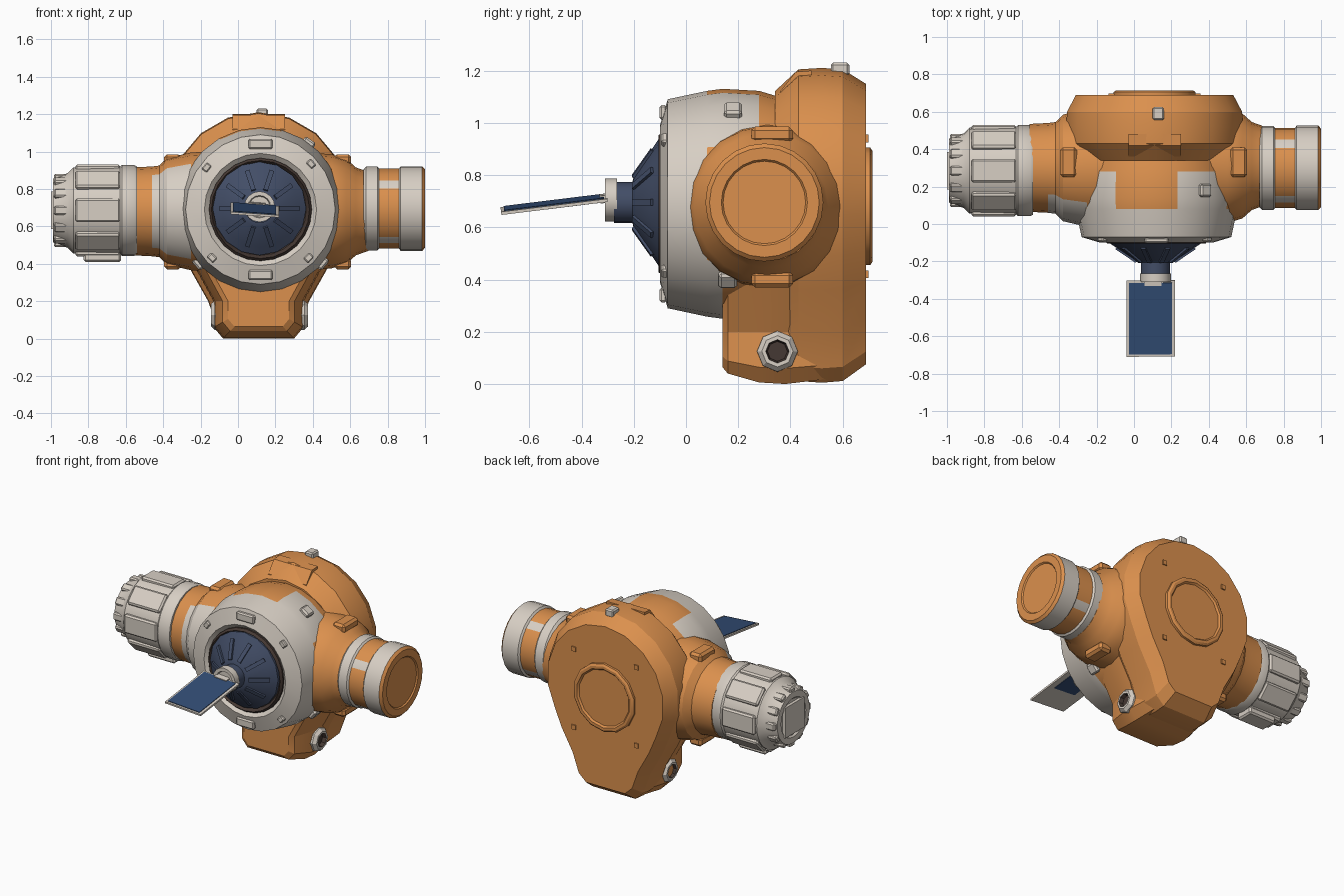
import bpy, bmesh, math
from mathutils import Matrix, Vector

if "Cube" in bpy.data.objects:
    bpy.data.objects.remove(bpy.data.objects["Cube"])


def material(name, rgb):
    m = bpy.data.materials.new(name)
    m.diffuse_color = (*rgb, 1)
    m.use_nodes = True
    m.node_tree.nodes["Principled BSDF"].inputs["Base Color"].default_value = m.diffuse_color
    return m


ORANGE = material("orange paint", (0.71, 0.28, 0.075))
WHITE = material("warm white", (0.68, 0.62, 0.55))
NAVY = material("dark navy", (0.055, 0.075, 0.135))
BLUE = material("solar blue", (0.033, 0.075, 0.18))
BROWN = material("dark brown", (0.06, 0.04, 0.033))


def finish(name, bm, mats, angle=28):
    bmesh.ops.recalc_face_normals(bm, faces=bm.faces)
    me = bpy.data.meshes.new(name)
    bm.to_mesh(me)
    bm.free()
    for m in mats:
        me.materials.append(m)
    ob = bpy.data.objects.new(name, me)
    bpy.context.collection.objects.link(ob)
    bpy.ops.object.select_all(action='DESELECT')
    ob.select_set(True)
    bpy.context.view_layer.objects.active = ob
    bpy.ops.object.shade_smooth_by_angle(angle=math.radians(angle))
    return ob


def loft(name, rings, mats, rule=lambda i, j: 0, angle=28):
    """Skin a list of equal-length rings; rule(ring, side) gives the colour."""
    bm = bmesh.new()
    vs = [[bm.verts.new(p) for p in r] for r in rings]
    n = len(vs[0])
    for i in range(len(vs) - 1):
        for j in range(n):
            k = (j + 1) % n
            bm.faces.new((vs[i][j], vs[i][k], vs[i + 1][k], vs[i + 1][j])).material_index = rule(i, j)
    bm.faces.new(vs[0]).material_index = rule(0, 0)
    bm.faces.new(vs[-1]).material_index = rule(len(vs) - 2, 0)
    return finish(name, bm, mats, angle)


def lathe(name, axis, c, prof, n, mats, rule=lambda i, j: 0):
    """Turn (position, radius) points round x or y; angle 0 is up."""
    rings = []
    for a, r in prof:
        ring = []
        for j in range(n):
            t = 2 * math.pi * j / n
            u, w = c[0] + r * math.sin(t), c[1] + r * math.cos(t)
            ring.append((a, u, w) if axis == 'x' else (u, a, w))
        rings.append(ring)
    return loft(name, rings, mats, rule)


def box(name, loc, size, mat, rot=None, bevel=0.0):
    bm = bmesh.new()
    bmesh.ops.create_cube(bm, size=1, matrix=Matrix.Diagonal((*size, 1)))
    if bevel:
        bmesh.ops.bevel(bm, geom=bm.edges[:], offset=bevel, segments=1, affect='EDGES')
    bm.transform(Matrix.Translation(loc) @ (rot or Matrix.Identity(4)))
    return finish(name, bm, [mat])


def slab(name, outline, c, layers, mat):
    """Outline in x,z stacked along y with a scale for each layer."""
    return loft(name, [[(c[0] + (x - c[0]) * s, y, c[1] + (z - c[1]) * s) for x, z in outline]
                       for y, s in layers], [mat], angle=20)


# Rear body: round top that narrows to a rounded foot
arc = [(0.11 + 0.48 * math.cos(math.radians(a)), 0.73 + 0.48 * math.sin(math.radians(a)))
       for a in range(-30, 211, 20)]
outline = arc + [(-0.25, 0.36), (-0.16, 0.2), (-0.11, 0.06), (-0.05, 0.005),
                 (0.27, 0.005), (0.33, 0.06), (0.38, 0.2), (0.47, 0.36)]
slab("rear_body", outline, (0.11, 0.65),
     [(0.34, 0.84), (0.43, 0.99), (0.52, 1.0), (0.60, 0.99), (0.69, 0.89)], ORANGE)
foot = [(-0.25, 0.42), (-0.13, 0.2), (-0.13, 0.06), (-0.08, 0.0),
        (0.30, 0.0), (0.35, 0.06), (0.35, 0.2), (0.47, 0.42)]
slab("lower_front_block", foot, (0.11, 0.2),
     [(0.14, 0.68), (0.16, 0.8), (0.28, 0.97), (0.38, 1.0), (0.55, 0.9)], ORANGE)
brow = [(0.36, 1.05), (0.36, 1.12), (0.42, 1.195), (0.48, 1.2), (0.48, 1.05)]
loft("top_brow", [[(x, y, z) for y, z in brow] for x in (-0.03, 0.25)], [ORANGE])
box("top_stud", (0.13, 0.59, 1.205), (0.06, 0.07, 0.05), WHITE, bevel=0.008)

# Rear hatch and bolts
lathe("rear_hatch", 'y', (0.11, 0.68), [(0.68, 0.225), (0.705, 0.225), (0.714, 0.212),
                                        (0.714, 0.195), (0.703, 0.185)], 14, [ORANGE])
for x, z in ((-0.12, 0.94), (0.34, 0.94), (-0.12, 0.42), (0.34, 0.42)):
    box("rear_bolt", (x, 0.69, z), (0.03, 0.016, 0.03), ORANGE)

# Side nozzles on the foot
for s in (-1, 1):
    xs = [0.115 + s * d for d in (0.18, 0.24, 0.26, 0.26, 0.235)]
    lathe("foot_nozzle", 'x', (0.35, 0.125), list(zip(xs, (0.08, 0.078, 0.06, 0.045, 0.038))), 8,
          [WHITE, BROWN], lambda i, j: int(i == 3))


# Central hub with white front ring and white shoulder patches
def hub_rule(i, j):
    a = (j + 0.5) * 15
    shoulder = 302 < a < 335 or 13 < a < 65
    if i < 4:
        return 1
    if i == 4:
        return int(shoulder or 115 < a < 245)
    return int(i == 5 and shoulder)


HUB = (0.12, 0.69)
lathe("central_hub", 'y', HUB, [(0.0, 0.25), (-0.07, 0.265), (-0.1, 0.30), (-0.07, 0.40), (0.08, 0.432),
                                (0.14, 0.44), (0.28, 0.432), (0.42, 0.39)], 24, [ORANGE, WHITE], hub_rule)
lathe("port_rim", 'y', HUB, [(0.0, 0.275), (-0.09, 0.275), (-0.105, 0.262), (-0.08, 0.245)], 24, [BROWN])

# Plates on the front ring
for a in (0, 180):
    t = math.radians(a)
    box("ring_plate", (HUB[0] + 0.35 * math.sin(t), -0.087, HUB[1] + 0.35 * math.cos(t)),
        (0.13, 0.03, 0.055), WHITE, Matrix.Rotation(t, 4, 'Y'), 0.008)
for a in (48, 135, 225, 308):
    t = math.radians(a)
    box("ring_lug", (HUB[0] + 0.365 * math.sin(t), -0.08, HUB[1] + 0.365 * math.cos(t)),
        (0.045, 0.03, 0.035), WHITE, Matrix.Rotation(t, 4, 'Y'), 0.006)
for a, y in ((36, 0.18), (131, 0.16), (229, 0.16)):
    t = math.radians(a)
    box("shoulder_box", (HUB[0] + 0.435 * math.sin(t), y, HUB[1] + 0.435 * math.cos(t)),
        (0.07, 0.07, 0.05), WHITE, Matrix.Rotation(t, 4, 'Y'), 0.01)

# Antenna cone with ribs, stem and white tip
CONE = (0.115, 0.695)
lathe("front_cone", 'y', CONE, [(-0.06, 0.25), (-0.10, 0.25), (-0.13, 0.205), (-0.2, 0.1),
                                (-0.205, 0.078), (-0.275, 0.078)], 16, [NAVY])
for k in range(10):
    t = 2 * math.pi * (k + 0.5) / 10
    rot = Matrix.Rotation(t, 4, 'Y') @ Matrix.Rotation(math.radians(-34), 4, 'X')
    box("cone_rib", (CONE[0] + 0.155 * math.sin(t), -0.163, CONE[1] + 0.155 * math.cos(t)),
        (0.025, 0.02, 0.13), NAVY, rot)
lathe("stem_tip", 'y', (0.115, 0.705), [(-0.265, 0.082), (-0.31, 0.082), (-0.31, 0.06), (-0.295, 0.055)],
      16, [WHITE])

# Solar panel on the nose: blue sheet above, smaller blue patch below, white frame
tilt = Matrix.Rotation(math.radians(7), 4, 'X') @ Matrix.Rotation(math.radians(4), 4, 'Y')
mid = Vector((0.09, -0.505, 0.687))
box("panel_frame", mid, (0.26, 0.41, 0.012), WHITE, tilt)
box("panel_sheet", mid + tilt @ Vector((-0.002, 0, 0.007)), (0.23, 0.385, 0.006), BLUE, tilt)
box("panel_under_patch", mid + tilt @ Vector((0.01, 0.07, -0.007)), (0.16, 0.2, 0.004), BLUE, tilt)
box("panel_root", (0.10, -0.30, 0.712), (0.09, 0.06, 0.03), WHITE, tilt)

# Side arms, turned round the x axis
lathe("right_shoulder", 'x', (0.31, 0.68), [(0.2, 0.33), (0.50, 0.305), (0.58, 0.28), (0.63, 0.235),
                                            (0.70, 0.21)], 20, [ORANGE])
lathe("right_arm", 'x', (0.30, 0.695), [(0.67, 0.21), (0.685, 0.225), (0.745, 0.225), (0.755, 0.214),
                                        (0.86, 0.214), (0.87, 0.226), (0.985, 0.226), (1.0, 0.21),
                                        (1.0, 0.165), (0.992, 0.158)], 24, [WHITE, ORANGE],
      lambda i, j: int(i >= 6 or i == 3 and j % 6 not in (2,)))
lathe("left_shoulder", 'x', (0.30, 0.68), [(0.1, 0.33), (-0.25, 0.315), (-0.38, 0.285), (-0.42, 0.245),
                                           (-0.46, 0.24), (-0.56, 0.235)], 20, [ORANGE, WHITE],
      lambda i, j: int(0 < i < 4 and 12 <= j <= 17))
lathe("left_arm", 'x', (0.285, 0.685), [(-0.54, 0.235), (-0.555, 0.243), (-0.62, 0.243), (-0.63, 0.235),
                                        (-0.88, 0.23), (-0.91, 0.2), (-0.99, 0.17), (-0.99, 0.13),
                                        (-0.98, 0.12)], 24, [WHITE])

# Raised panels and end teeth on the left arm, small clamps by both shoulders
for k in range(8):
    t = 2 * math.pi * k / 8
    rot = Matrix.Rotation(-t, 4, 'X')
    box("left_arm_panel", (-0.75, 0.285 + 0.225 * math.sin(t), 0.685 + 0.225 * math.cos(t)),
        (0.24, 0.125, 0.04), WHITE, rot, 0.01)
box("left_arm_keel", (-0.725, 0.285, 0.435), (0.2, 0.12, 0.05), WHITE, None, 0.01)
for k in range(12):
    t = 2 * math.pi * k / 12
    rot = Matrix.Rotation(-t, 4, 'X')
    box("left_arm_tooth", (-0.945, 0.285 + 0.175 * math.sin(t), 0.685 + 0.175 * math.cos(t)),
        (0.08, 0.05, 0.04), WHITE, rot, 0.008)
box("left_arm_hub", (-0.99, 0.285, 0.685), (0.02, 0.2, 0.2), WHITE)
for x in (-0.35, 0.56):
    for z in (0.40, 0.955):
        box("shoulder_clamp", (x, 0.33, z), (0.09, 0.16, 0.06), ORANGE, None, 0.015)
